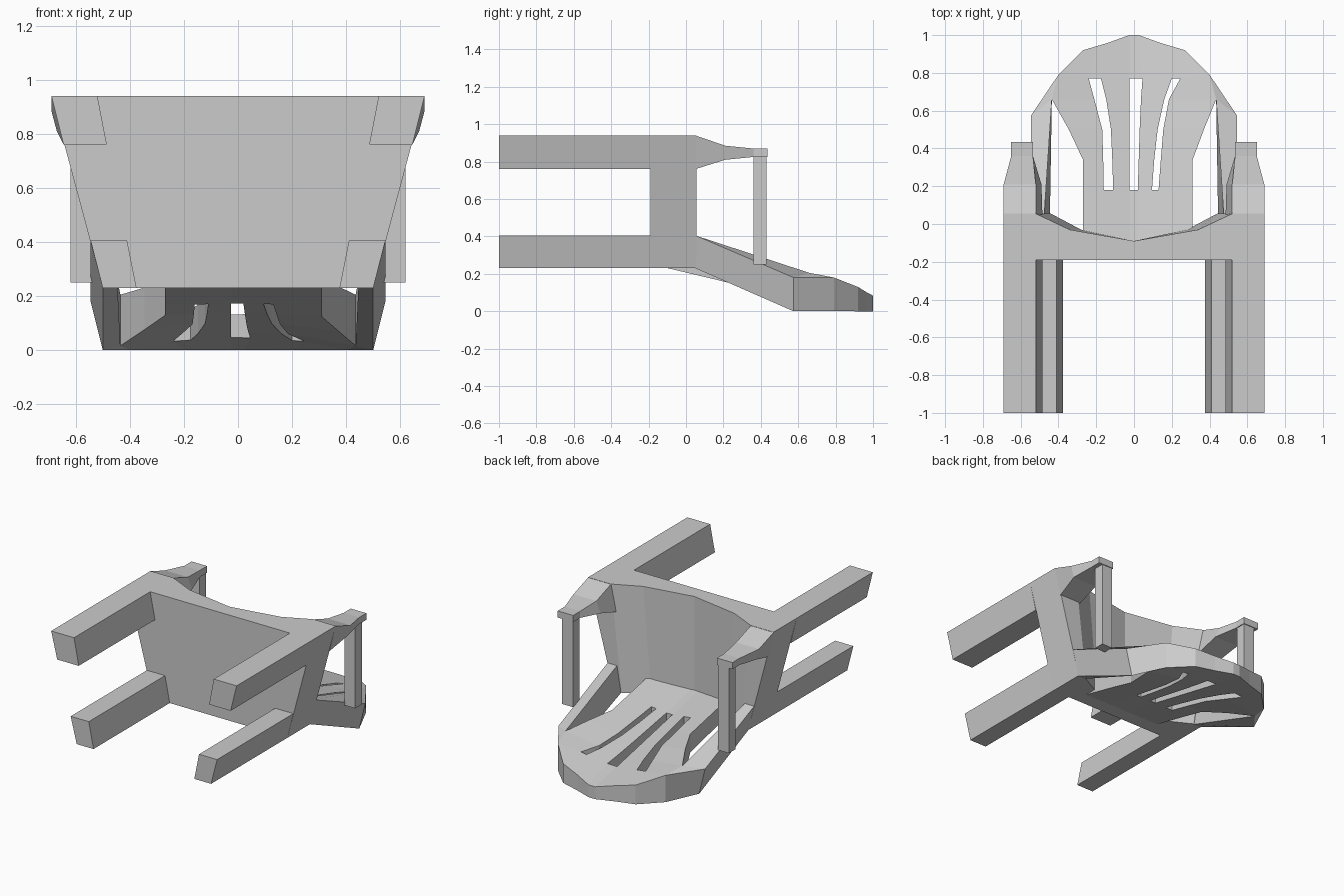
import bpy, bmesh

if "Cube" in bpy.data.objects:
    bpy.data.objects.remove(bpy.data.objects["Cube"])


def finish(bm, name):
    bmesh.ops.remove_doubles(bm, verts=bm.verts[:], dist=1e-4)
    bmesh.ops.recalc_face_normals(bm, faces=bm.faces[:])
    me = bpy.data.meshes.new(name)
    bm.to_mesh(me)
    bm.free()
    ob = bpy.data.objects.new(name, me)
    bpy.context.collection.objects.link(ob)
    return ob


def loft(name, sections, sides=(1, -1)):
    """Skin closed rings of (x, y, z) points, repeated on each side of x = 0."""
    bm = bmesh.new()
    for s in sides:
        rings = [[bm.verts.new((s * x, y, z)) for x, y, z in sec] for sec in sections]
        n = len(rings[0])
        for a, b in zip(rings, rings[1:]):
            for i in range(n):
                j = (i + 1) % n
                bm.faces.new((a[i], a[j], b[j], b[i]))
        bm.faces.new(rings[0])
        bm.faces.new(rings[-1])
    return finish(bm, name)


def at_y(y, pts):
    return [(x, y, z) for x, z in pts]


def interp(knots, t):
    for (a, va), (b, vb) in zip(knots, knots[1:]):
        if t <= b:
            return va + (vb - va) * (t - a) / (b - a)
    return knots[-1][1]


# Legs
front = [(.69, .94), (.52, .94), (.485, .76), (.645, .76)]
rear = [(.545, .405), (.41, .405), (.375, .23), (.5, .23)]
loft("front_legs", [at_y(-1, front), at_y(-.19, front)])
loft("rear_legs", [at_y(-1, rear), at_y(-.19, rear)])


# Seat: sagging slab, wider at the chair's front
def seat_section(z, outer, inner, mid):
    half = [(outer, -.19), (outer, .055), (inner, .055), (mid, -.03)]
    pts = half + [(0, -.09)] + [(-x, y) for x, y in reversed(half)]
    return [(x, y, z) for x, y in pts]


loft("seat", [seat_section(.23, .5, .44, .28), seat_section(.94, .69, .52, .34)], (1,))

# Arm posts and arms
tip = [(.65, .87), (.535, .87), (.535, .825), (.65, .825)]
loft("arm_posts", [
    at_y(.05, front),
    at_y(.21, [(.69, .885), (.52, .885), (.49, .81), (.67, .81)]),
    at_y(.36, tip), at_y(.435, tip)])
arm = [(.62, .83), (.54, .83), (.54, .25), (.62, .25)]
loft("arms", [at_y(.36, arm), at_y(.43, arm)])


# Backrest surfaces
def top_z(x, y):
    return .08 + .21 * (1 - y) + interp([(0, 0), (.27, .033), (.42, .06), (.54, .01)], abs(x))


def bottom_z(x, y):
    fade = min(1, max(0, y / .57))
    return .21 * (1 - y) + fade * interp([(0, 0), (.27, -.017), (.4, -.044), (.54, -.088)], abs(x))


# Side rails of the backrest
loft("back_rails", [
    [(.545, .05, .405), (.475, .05, .405), (.445, .05, .23), (.5, .05, .23)],
    [(.545, .575, .18), (.435, .66, top_z(.435, .66)),
     (.435, .66, bottom_z(.435, .66)), (.5, .575, 0)]])

# Slotted back panel: rows of x positions, odd gaps are slots
rows = [
    (-.10, [-.27, -.16, -.11, -.025, .02, .095, .13, .31]),
    (.18, [-.27, -.16, -.11, -.025, .02, .095, .13, .31]),
    (.34, [-.27, -.163, -.115, -.025, .025, .107, .142, .31]),
    (.50, [-.345, -.168, -.122, -.025, .03, .125, .155, .37]),
    (.66, [-.435, -.21, -.147, -.025, .037, .16, .185, .435]),
    (.77, [-.40, -.24, -.175, -.025, .045, .20, .245, .40]),
    (1.0, [-.27, -.20, -.14, -.025, .025, .14, .20, .27]),
]
bm = bmesh.new()
grid = []
for y, xs in rows:
    line = []
    for i, x in enumerate(xs):
        yy = y
        if y == 1.0 and abs(x) > .03:
            yy = 1 - .08 * abs(x) / .27
        elif y == .77 and i in (0, 7):
            yy = .79
        line.append(bm.verts.new((x, yy, top_z(x, yy))))
    grid.append(line)
for r in range(len(grid) - 1):
    for c in range(7):
        if c in (1, 3, 5) and 1 <= r <= 4:
            continue
        bm.faces.new((grid[r][c], grid[r][c + 1], grid[r + 1][c + 1], grid[r + 1][c]))
# Shoulders joining the panel to the rails
for c, s in ((0, -1), (7, 1)):
    v = bm.verts.new((s * .545, .575, .18))
    bm.faces.new((grid[4][c], v, grid[5][c]))
bmesh.ops.recalc_face_normals(bm, faces=bm.faces[:])
ext = bmesh.ops.extrude_face_region(bm, geom=bm.faces[:])
for v in ext["geom"]:
    if isinstance(v, bmesh.types.BMVert):
        x, y = v.co.x, v.co.y
        v.co.z = max(0, bottom_z(x, y))
        if abs(x) > .5:
            v.co.x = .5 if x > 0 else -.5
finish(bm, "back_panel")
